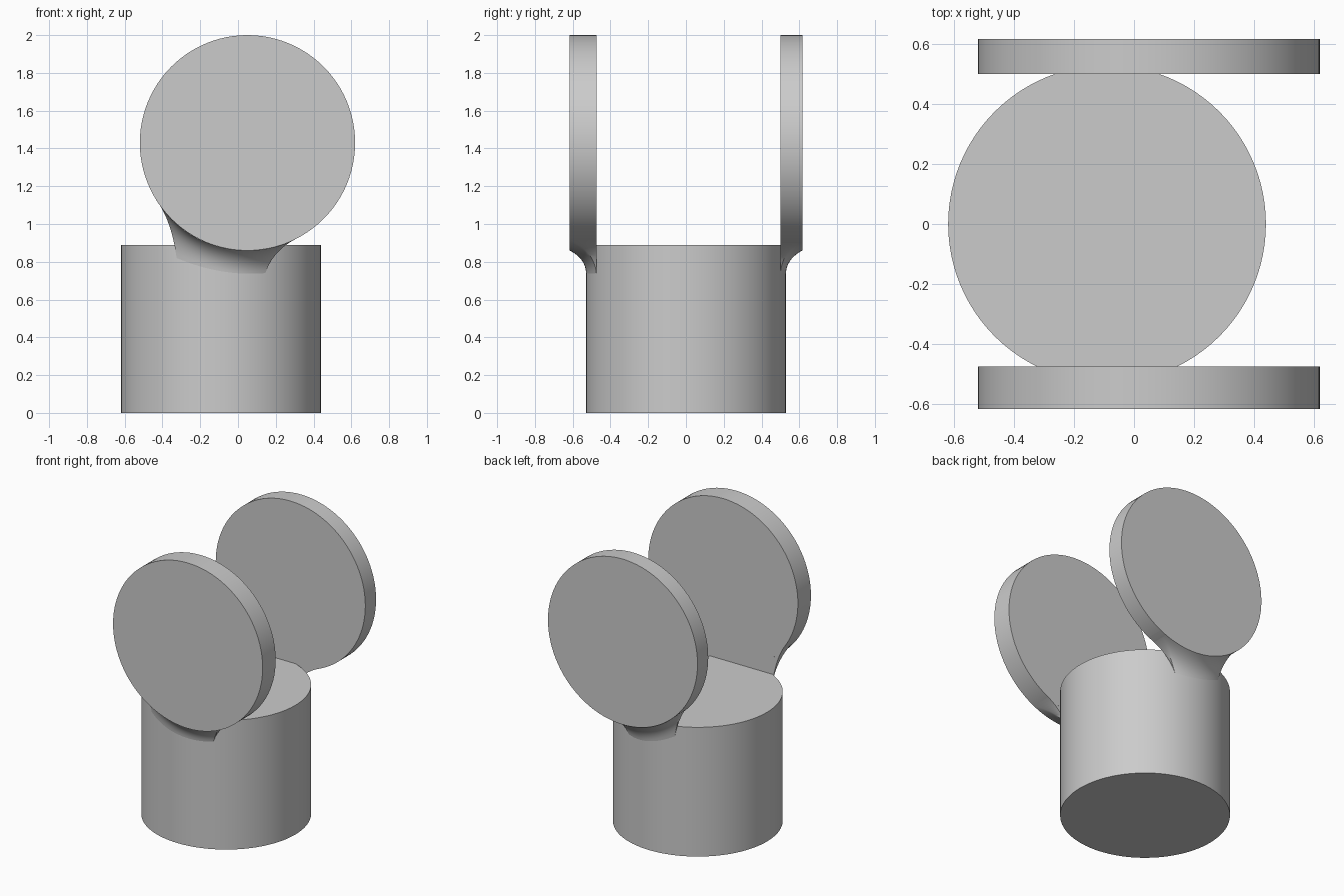
import bpy, bmesh, math
from mathutils import Vector

cube = bpy.data.objects.get("Cube")
if cube:
    bpy.data.objects.remove(cube, do_unlink=True)

grey = bpy.data.materials.new("light grey")
grey.use_nodes = True
grey.diffuse_color = (0.6, 0.6, 0.6, 1)
grey.node_tree.nodes["Principled BSDF"].inputs["Base Color"].default_value = (0.6, 0.6, 0.6, 1)

BASE_X, BASE_R, BASE_H = -0.09, 0.53, 0.89
DISC_X, DISC_Z, DISC_R = 0.05, 1.43, 0.57


def finish(obj, name, angle=35):
    obj.name = obj.data.name = name
    obj.data.materials.append(grey)
    bpy.ops.object.select_all(action="DESELECT")
    obj.select_set(True)
    bpy.context.view_layer.objects.active = obj
    bpy.ops.object.shade_smooth_by_angle(angle=math.radians(angle))


def cylinder(name, radius, depth, location, rotation=(0, 0, 0)):
    bpy.ops.mesh.primitive_cylinder_add(vertices=96, radius=radius, depth=depth,
                                        location=location, rotation=rotation)
    finish(bpy.context.object, name)


def neck(name, side, inner, outer, columns=28, rows=14):
    """Flared web from the lower rim of a disc down onto the side of the base."""
    half = math.sqrt(BASE_R ** 2 - inner ** 2)
    bm = bmesh.new()
    front, back = [], []
    for i in range(columns + 1):
        u = i / columns
        # Start on the disc rim, end on the base wall
        a = math.radians(212 + (296 - 212) * u)
        rim = Vector((DISC_X + DISC_R * math.cos(a), outer, DISC_Z + DISC_R * math.sin(a)))
        cx = half * (2 * u - 1)
        foot_z = 0.82 - 0.08 * u - 0.12 * u * (1 - u)
        foot = Vector((BASE_X + cx, math.sqrt(max(BASE_R ** 2 - cx ** 2, 0)), foot_z))
        bend = Vector((foot.x + 0.25 * (rim.x - foot.x), foot.y + 0.01,
                       foot.z + 0.65 * (rim.z - foot.z)))
        front.append([])
        back.append([])
        for j in range(rows + 1):
            t = j / rows
            p = rim * (1 - t) ** 2 + bend * (2 * t * (1 - t)) + foot * t ** 2
            front[i].append(bm.verts.new((p.x, side * p.y, p.z)))
            back[i].append(bm.verts.new((p.x, side * inner, p.z)))

    def strip(a, b):
        for k in range(len(a) - 1):
            bm.faces.new((a[k], a[k + 1], b[k + 1], b[k]))

    for grid in (front, back):
        for i in range(columns):
            strip(grid[i], grid[i + 1])
    for i in (0, columns):
        strip(front[i], back[i])
    for j in (0, rows):
        strip([c[j] for c in front], [c[j] for c in back])
    bmesh.ops.remove_doubles(bm, verts=bm.verts, dist=0.0005)
    bmesh.ops.recalc_face_normals(bm, faces=bm.faces)
    mesh = bpy.data.meshes.new(name)
    bm.to_mesh(mesh)
    bm.free()
    obj = bpy.data.objects.new(name, mesh)
    bpy.context.collection.objects.link(obj)
    finish(obj, name)


# Round base
cylinder("base", BASE_R, BASE_H, (BASE_X, 0, BASE_H / 2))

# Upright discs with their necks
for label, side, inner, outer in (("front", -1, 0.475, 0.617), ("back", 1, 0.5, 0.617)):
    cylinder(label + "_disc", DISC_R, outer - inner,
             (DISC_X, side * (inner + outer) / 2, DISC_Z), (math.pi / 2, 0, 0))
    neck(label + "_neck", side, inner, outer)
